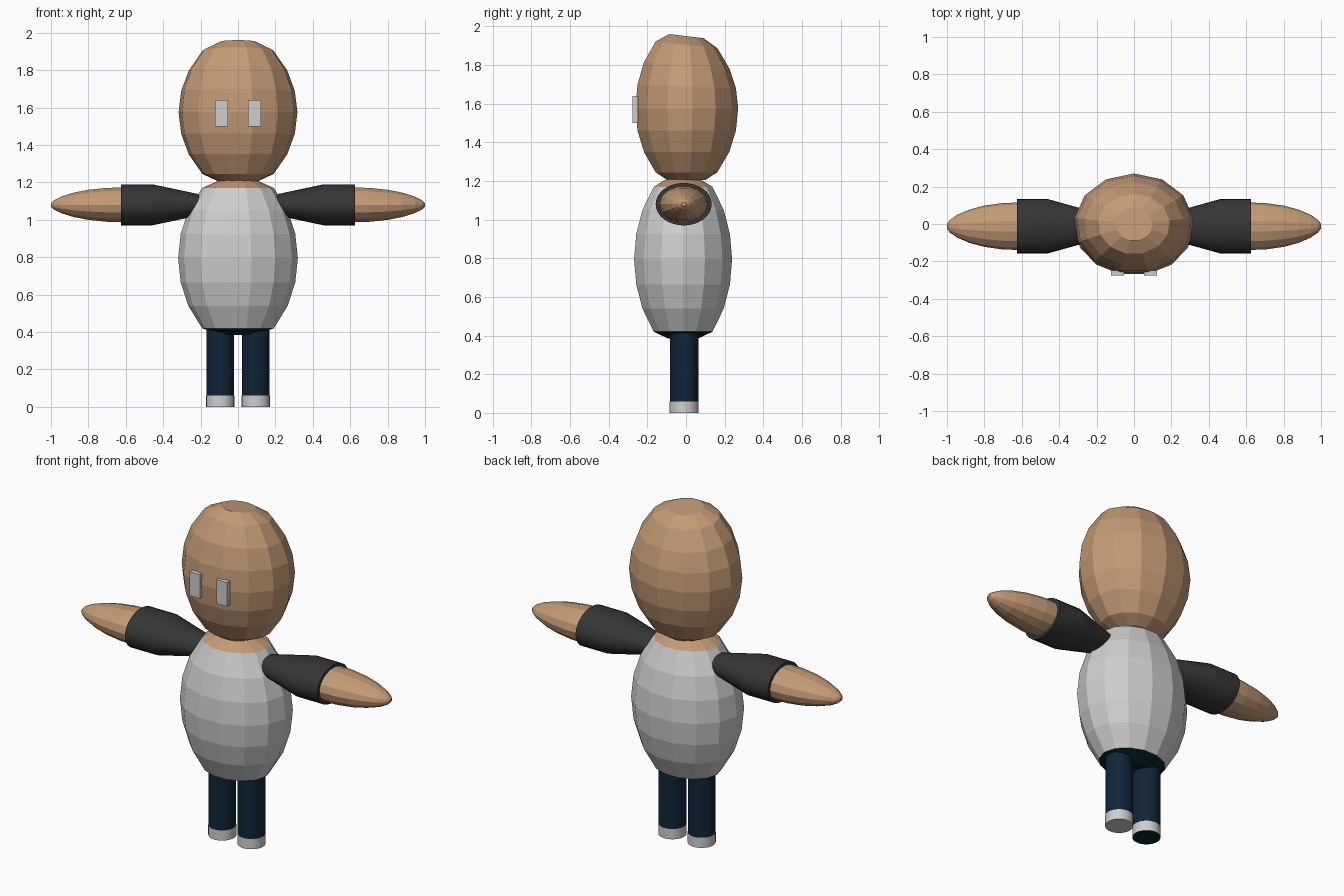
import bpy, bmesh, math

if "Cube" in bpy.data.objects:
    bpy.data.objects.remove(bpy.data.objects["Cube"])


def material(name, r, g, b):
    m = bpy.data.materials.new(name)
    m.diffuse_color = (r, g, b, 1)
    m.use_nodes = True
    m.node_tree.nodes["Principled BSDF"].inputs["Base Color"].default_value = m.diffuse_color
    return m


SKIN = material("skin tan", 0.55, 0.325, 0.18)
GREY = material("light grey", 0.62, 0.62, 0.62)
SLEEVE = material("charcoal", 0.036, 0.036, 0.036)
NAVY = material("navy", 0.004, 0.018, 0.039)
TEAL = material("dark teal", 0.001, 0.019, 0.022)


def finish(name, bm, mats, smooth=False):
    bmesh.ops.recalc_face_normals(bm, faces=bm.faces)
    me = bpy.data.meshes.new(name)
    bm.to_mesh(me)
    bm.free()
    ob = bpy.data.objects.new(name, me)
    bpy.context.collection.objects.link(ob)
    for m in mats:
        me.materials.append(m)
    if smooth:
        bpy.ops.object.select_all(action='DESELECT')
        ob.select_set(True)
        bpy.context.view_layer.objects.active = ob
        bpy.ops.object.shade_smooth_by_angle(angle=math.radians(15))
    return ob


def loft(name, rings, segs, place, mats, start=0.0, rule=None, smooth=False):
    """Skin elliptical rings (position, radius a, radius b); place maps (a, b, pos) to xyz."""
    bm = bmesh.new()
    loops = []
    for pos, ra, rb in rings:
        loop = []
        for i in range(segs):
            t = start + 2 * math.pi * i / segs
            loop.append(bm.verts.new(place(ra * math.cos(t), rb * math.sin(t), pos)))
        loops.append(loop)
    for lo, hi in zip(loops, loops[1:]):
        for i in range(segs):
            j = (i + 1) % segs
            bm.faces.new((lo[i], lo[j], hi[j], hi[i]))
    bm.faces.new(loops[0])
    bm.faces.new(loops[-1])
    if rule:
        for f in bm.faces:
            f.material_index = rule(f.calc_center_median())
    return finish(name, bm, mats, smooth)


# Shared egg profile: (height offset, radius factor)
EGG = [(-0.375, 0.6), (-0.255, 0.83), (-0.13, 0.957), (0, 1),
       (0.13, 0.957), (0.255, 0.83), (0.375, 0.6)]

# Body with skin neck ring and teal pelvis ring
body = [(0.385, 0.08, 0.08)]
body += [(0.795 + h, 0.32 * f, 0.26 * f) for h, f in EGG]
body += [(1.215, 0.09, 0.08)]
loft("body", body, 14, lambda a, b, p: (a, b - 0.015, p), [GREY, SKIN, TEAL],
     rule=lambda c: 1 if c.z > 1.175 else 2 if c.z < 0.415 else 0)


# Head, its crown sloping down towards the back
def head_place(a, b, p):
    slope = 0.12 * max(0, p - 1.575) / 0.38
    return (a, b, p - slope * b)


head = [(1.205, 0.105, 0.1)]
head += [(1.575 + h * 0.88, 0.32 * f, 0.27 * f) for h, f in EGG]
head += [(1.95, 0.1, 0.09)]
loft("head", head, 13, head_place, [SKIN], start=math.pi / 2)

for side, s in (("left", -1), ("right", 1)):
    # Eye plate
    bm = bmesh.new()
    bmesh.ops.create_cube(bm, size=1)
    for v in bm.verts:
        v.co = (s * 0.088 + v.co.x * 0.068, -0.262 + v.co.y * 0.028, 1.57 + v.co.z * 0.14)
    finish(side + "_eye", bm, [GREY])

    # Sleeve widening away from the shoulder
    arm = lambda a, b, p, s=s: (s * p, a - 0.012, b + 1.08)
    loft(side + "_sleeve",
         [(0.19, 0.07, 0.053), (0.46, 0.145, 0.11), (0.625, 0.145, 0.11)],
         32, arm, [SLEEVE], smooth=True)

    # Pointed hand
    hand = [(0.6, 1), (0.7, 0.98), (0.80, 0.87), (0.88, 0.7), (0.945, 0.48),
            (0.985, 0.26), (1.0, 0.1)]
    loft(side + "_hand", [(p, 0.127 * f, 0.095 * f) for p, f in hand], 14, arm, [SKIN])

    # Leg and shoe
    leg = lambda a, b, p, s=s: (s * 0.095 + a, b - 0.01, p)
    loft(side + "_leg", [(0.06, 0.074, 0.074), (0.48, 0.074, 0.074)], 32, leg,
         [NAVY], smooth=True)
    loft(side + "_shoe", [(0, 0.075, 0.075), (0.06, 0.075, 0.075)], 32, leg,
         [GREY, TEAL], rule=lambda c, s=s: 1 if s < 0 and c.z < 0.01 else 0, smooth=True)
